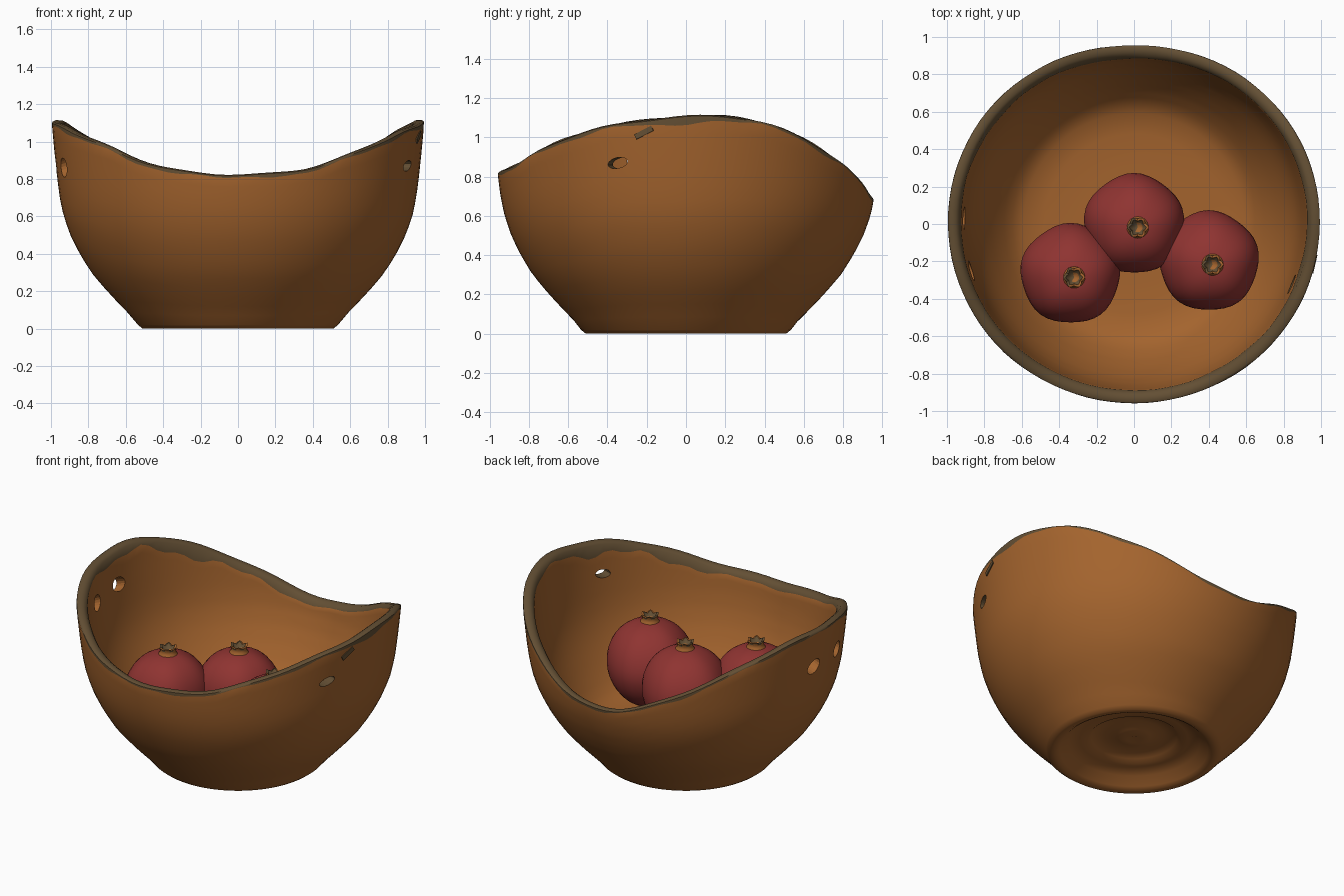
import bpy, bmesh, math
from math import sin, cos, pi, radians
from mathutils import Matrix, Vector

old = bpy.data.objects.get("Cube")
if old:
    bpy.data.objects.remove(old, do_unlink=True)


def material(name, rgb):
    m = bpy.data.materials.new(name)
    m.use_nodes = True
    m.diffuse_color = (*rgb, 1)
    m.node_tree.nodes["Principled BSDF"].inputs["Base Color"].default_value = (*rgb, 1)
    return m


clay = material("orange brown clay", (0.37, 0.127, 0.027))
worn = material("worn olive rim", (0.125, 0.078, 0.034))
red = material("fruit red", (0.275, 0.034, 0.031))


def activate(ob):
    bpy.ops.object.select_all(action='DESELECT')
    bpy.context.view_layer.objects.active = ob
    ob.select_set(True)


def loft(name, rings, mats, row_mat, angle=50):
    """Skin a list of rings; row_mat(row, column) picks the material slot."""
    bm = bmesh.new()
    rows = [[bm.verts.new(p) for p in ring] for ring in rings]
    for i, (a, b) in enumerate(zip(rows, rows[1:])):
        n = len(a)
        for j in range(n):
            k = (j + 1) % n
            f = bm.faces.new((a[j], a[k], b[k], b[j]))
            f.material_index = row_mat(i, j)
    bmesh.ops.remove_doubles(bm, verts=bm.verts, dist=0.0002)
    bmesh.ops.recalc_face_normals(bm, faces=bm.faces)
    me = bpy.data.meshes.new(name)
    bm.to_mesh(me)
    bm.free()
    for m in mats:
        me.materials.append(m)
    ob = bpy.data.objects.new(name, me)
    bpy.context.collection.objects.link(ob)
    activate(ob)
    bpy.ops.object.shade_smooth_by_angle(angle=radians(angle))
    return ob


# Bowl: round wall whose rim rises at both sides and dips front and back
N = 96
THICK = 0.067
WALL = [(0.535, 0.02), (0.555, 0.05), (0.605, 0.10), (0.70, 0.2), (0.785, 0.3), (0.847, 0.4),
        (0.897, 0.5), (0.932, 0.6), (0.953, 0.7), (0.966, 0.8), (0.982, 0.95), (1.0, 1.15)]


def radius(z):
    for (r0, z0), (r1, z1) in zip(WALL, WALL[1:]):
        if z <= z1:
            return r0 + (r1 - r0) * max(0, z - z0) / (z1 - z0)
    return WALL[-1][0]


def rim(t):
    s = sin(t)
    drop = 0.42 * s ** 2.7 if s > 0 else 0.29 * s * s
    return 1.11 - drop + 0.005 * sin(7 * t) + 0.004 * sin(13 * t + 1)


def chip(t, seed):
    return 0.5 + 0.3 * sin(9 * t + seed) + 0.2 * sin(23 * t + 2 * seed)


def ring(point):
    out = []
    for j in range(N):
        t = 2 * pi * j / N
        r, z = point(t)
        shift = 0.008 * min(1, z / 0.6)
        out.append(Vector((r * cos(t), r * sin(t) + shift, z)))
    return out


def outer(f):
    def point(t):
        worn_edge = 0.01 + 0.018 * chip(t, 1) + 0.025 * max(0, cos(t + 0.05)) ** 60
        z = 0.02 + f * (rim(t) - 0.02 - worn_edge)
        return radius(z), z
    return point


def inner(f):
    def point(t):
        patch = 0.07 * cos(t - 2.6) ** 4
        top = rim(t) - 0.026 - (0.012 + patch) * chip(t, 4)
        z = 0.22 + f * (top - 0.22)
        return radius(z) - THICK, z
    return point


def lip(inset, dz):
    return lambda t: (radius(rim(t)) - inset, rim(t) - dz)


def flat(r, z):
    return lambda t: (r, z)


foot = [(0, 0.1), (0.04, 0.085), (0.1, 0.1), (0.18, 0.115), (0.26, 0.1), (0.285, 0.08),
        (0.33, 0.085), (0.40, 0.06), (0.45, 0.014), (0.475, 0.0), (0.51, 0.0)]
floor = [(0.59, 0.18), (0.48, 0.163), (0.3, 0.158), (0, 0.158)]
STEPS = 16
points = [flat(*p) for p in foot]
points += [outer(i / STEPS) for i in range(STEPS + 1)]
rim_start = len(points) - 1
points += [lip(0.003, 0.006), lip(0.014, 0), lip(0.042, 0.002), lip(0.06, 0.016)]
points += [inner(i / STEPS) for i in range(STEPS, -1, -1)]
rim_end = rim_start + 5
points += [flat(*p) for p in floor]
bowl = loft("bowl", [ring(p) for p in points], [clay, worn],
            lambda i, j: int(rim_start <= i < rim_end))

# Handle holes pierced through the side walls: angle, height, half width, half height, tilt, slope
for angle, z, w, h, tilt, slope in [(-21, 0.87, 0.055, 0.027, 12, 0), (178, 0.885, 0.062, 0.045, 12, 20),
                                    (196, 0.875, 0.055, 0.05, 0, 20)]:
    a = radians(angle)
    bpy.ops.mesh.primitive_cylinder_add(
        vertices=20, radius=1, depth=0.4, location=(0.93 * cos(a), 0.93 * sin(a), z))
    cutter = bpy.context.object
    cutter.name = "hole_cutter"
    cutter.hide_render = True
    cutter.scale = (h, w, 1)
    turn = Matrix.Rotation(a, 3, 'Z') @ Matrix.Rotation(radians(90 + slope), 3, 'Y')
    cutter.rotation_euler = (turn @ Matrix.Rotation(radians(tilt), 3, 'Z')).to_euler()
    cutter.data.materials.append(worn if cos(a) > 0 else clay)
    mod = bowl.modifiers.new("hole", 'BOOLEAN')
    mod.operation = 'DIFFERENCE'
    mod.solver = 'EXACT'
    mod.material_mode = 'TRANSFER'
    mod.object = cutter
    activate(bowl)
    bpy.ops.object.modifier_apply(modifier=mod.name)
    bpy.data.objects.remove(cutter, do_unlink=True)

# Worn streak on the left wall
bpy.ops.mesh.primitive_cube_add(size=1, location=(0.966, -0.215, 1.025))
streak = bpy.context.object
streak.name = "worn_streak"
streak.scale = (0.007, 0.1, 0.028)
streak.rotation_euler = (radians(27), 0, radians(-13))
streak.data.materials.append(worn)


# Fruit: softly five-sided body with a small frilled crown
def fruit(label, x, y):
    rows, segs = 20, 40
    rings = []
    for i in range(rows + 1):
        v = -pi / 2 + pi * i / rows
        lean = 0.02 * max(0, sin(v))
        ring_pts = []
        for j in range(segs):
            t = 2 * pi * j / segs
            r = 0.266 * cos(v) ** 0.92 * (1 + 0.02 * cos(5 * (t - pi / 2))) if 0 < i < rows else 0
            ring_pts.append((x + r * cos(t) + lean, y + r * sin(t) - lean, 0.443 + 0.27 * sin(v)))
        rings.append(ring_pts)
    loft(label + "_body", rings, [red, clay], lambda i, j: int(i >= rows - 1), 80)

    rings = []
    profile = [(0.066, 0.698, 0), (0.05, 0.717, 0), (0.047, 0.735, 0), (0.053, 0.75, 0.006),
               (0.04, 0.75, 0.006), (0.026, 0.725, 0), (0.0, 0.715, 0)]
    for r, z, lobe in profile:
        ring_pts = []
        for j in range(24):
            t = 2 * pi * j / 24
            c = cos(6 * t) * lobe
            ring_pts.append((x + 0.02 + (r + c) * cos(t), y - 0.02 + (r + c) * sin(t), z + c))
        rings.append(ring_pts)
    loft(label + "_crown", rings, [clay, worn],
         lambda i, j: int(i == 4 or (i == 2 and j % 4 in (1, 2)) or (i in (3, 5) and 6 < j < 16)))


fruit("right_fruit", -0.34, -0.265)
fruit("middle_fruit", 0.0, 0.002)
fruit("left_fruit", 0.40, -0.197)
